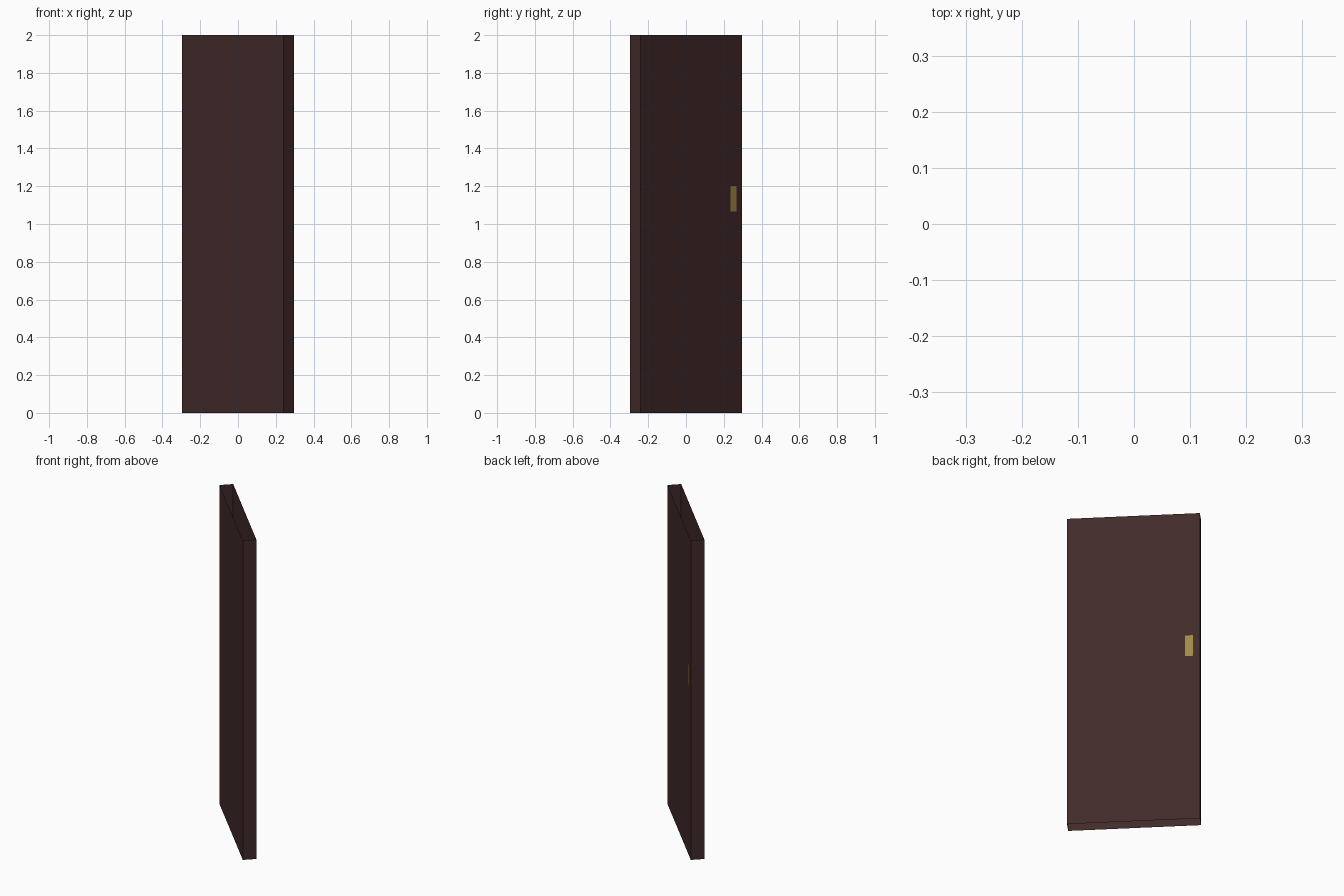
import bpy, bmesh, math
from mathutils import Matrix

if "Cube" in bpy.data.objects:
    bpy.data.objects.remove(bpy.data.objects["Cube"])


def material(name, rgb):
    m = bpy.data.materials.new(name)
    m.diffuse_color = (*rgb, 1)
    m.use_nodes = True
    m.node_tree.nodes["Principled BSDF"].inputs["Base Color"].default_value = m.diffuse_color
    return m


WOOD = material("dark brown wood", (0.054, 0.024, 0.023))
BRASS = material("brass", (0.36, 0.26, 0.065))
TURN = Matrix.Rotation(math.radians(135), 4, 'Z')   # the door stands diagonally
W, T, H = 0.757, 0.078, 2.0


def finish(name, bm, mat):
    bm.transform(TURN)
    me = bpy.data.meshes.new(name)
    bm.to_mesh(me)
    bm.free()
    me.materials.append(mat)
    ob = bpy.data.objects.new(name, me)
    bpy.context.collection.objects.link(ob)
    return ob


def plate(name, x, z0, z1, width, y, mat):
    """Flat upright plate facing local -y."""
    bm = bmesh.new()
    pts = [(-1, z0), (1, z0), (1, z1), (-1, z1)]
    bm.faces.new([bm.verts.new((x + s * width / 2, y, z)) for s, z in pts])
    return finish(name, bm, mat)


# Door panel: four walls, open at top and bottom
bm = bmesh.new()
bmesh.ops.create_cube(bm, size=1)
bmesh.ops.transform(bm, verts=bm.verts,
                    matrix=Matrix.Translation((0, 0, H / 2)) @ Matrix.Diagonal((W, T, H, 1)))
caps = [f for f in bm.faces if abs(f.normal.z) > 0.9]
bmesh.ops.delete(bm, geom=caps, context='FACES_ONLY')
finish("door_panel", bm, WOOD)

# Handle plate with a slim grip strip
plate("handle_plate", 0.316, 1.066, 1.201, 0.045, -T / 2 - 0.002, BRASS)
plate("handle_grip", 0.310, 1.08, 1.188, 0.009, -T / 2 - 0.004, BRASS)
